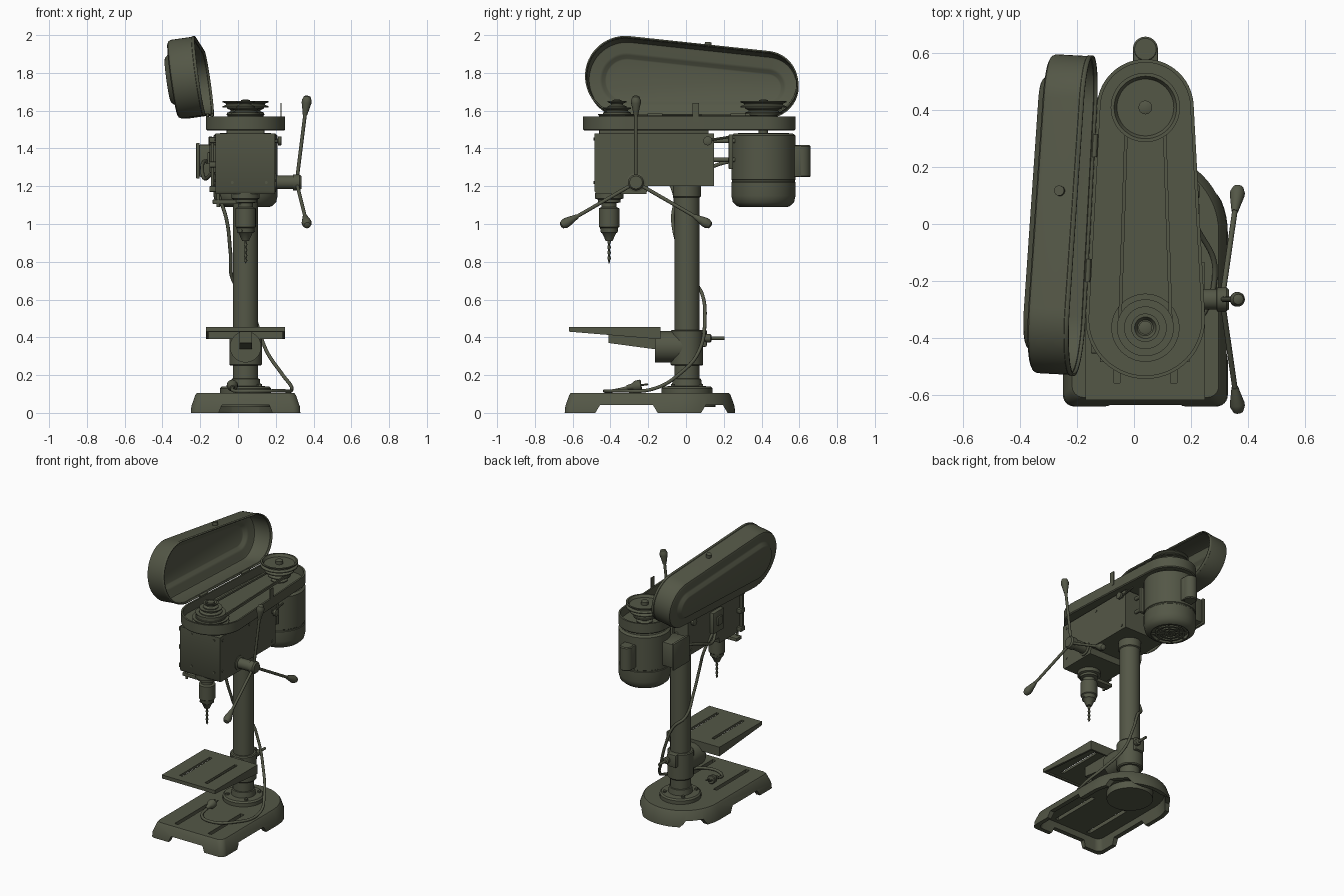
import bpy, bmesh, math
from mathutils import Vector, Matrix

if "Cube" in bpy.data.objects:
    bpy.data.objects.remove(bpy.data.objects["Cube"])

MAT = bpy.data.materials.new("dark olive paint")
MAT.diffuse_color = (0.088, 0.095, 0.062, 1)
MAT.use_nodes = True
MAT.node_tree.nodes["Principled BSDF"].inputs["Base Color"].default_value = MAT.diffuse_color
CX, PI = 0.04, math.pi          # machine centre line in x


def add(name, bm, matrix=None, smooth=True):
    bmesh.ops.remove_doubles(bm, verts=bm.verts, dist=1e-5)
    bmesh.ops.recalc_face_normals(bm, faces=bm.faces)
    if matrix:
        bm.transform(matrix)
    me = bpy.data.meshes.new(name)
    bm.to_mesh(me)
    bm.free()
    me.materials.append(MAT)
    ob = bpy.data.objects.new(name, me)
    bpy.context.collection.objects.link(ob)
    activate(ob)
    if smooth:
        bpy.ops.object.shade_smooth_by_angle(angle=math.radians(35))
    return ob


def activate(ob):
    bpy.ops.object.select_all(action='DESELECT')
    ob.select_set(True)
    bpy.context.view_layer.objects.active = ob


def loft(name, loops, cap0=True, cap1=True, matrix=None):
    bm = bmesh.new()
    rows = [[bm.verts.new(p) for p in lp] for lp in loops]
    n = len(rows[0])
    for a, b in zip(rows, rows[1:]):
        for i in range(n):
            bm.faces.new((a[i], a[(i + 1) % n], b[(i + 1) % n], b[i]))
    if cap0:
        bm.faces.new(rows[0])
    if cap1:
        bm.faces.new(rows[-1])
    return add(name, bm, matrix)


def place(loc, direction=(0, 0, 1)):
    return Matrix.Translation(loc) @ Vector(direction).to_track_quat('Z', 'Y').to_matrix().to_4x4()


def lathe(name, profile, loc, direction=(0, 0, 1), n=40):
    loops = [[(r * math.cos(2 * PI * i / n), r * math.sin(2 * PI * i / n), z) for i in range(n)]
             for r, z in profile]
    return loft(name, loops, matrix=place(loc, direction))


def cyl(name, a, b, r, n=20):
    d = Vector(b) - Vector(a)
    return lathe(name, [(r, 0), (r, d.length)], a, d, n)


def box(name, lo, hi, bevel=0.006):
    bm = bmesh.new()
    bmesh.ops.create_cube(bm, size=1)
    for v in bm.verts:
        v.co = [l + (h - l) * (c + 0.5) for l, h, c in zip(lo, hi, v.co)]
    if bevel:
        bmesh.ops.bevel(bm, geom=bm.edges[:], offset=bevel, segments=2, affect='EDGES', profile=0.5)
    return add(name, bm)


def prism(name, yz, x0, x1):
    return loft(name, [[(x, y, z) for y, z in yz] for x in (x0, x1)])


def tube(name, pts, r):
    cu = bpy.data.curves.new(name, 'CURVE')
    cu.dimensions, cu.bevel_depth, cu.bevel_resolution = '3D', r, 3
    sp = cu.splines.new('BEZIER')
    sp.bezier_points.add(len(pts) - 1)
    for bp, p in zip(sp.bezier_points, pts):
        bp.co = p
        bp.handle_left_type = bp.handle_right_type = 'AUTO'
    cu.materials.append(MAT)
    ob = bpy.data.objects.new(name, cu)
    bpy.context.collection.objects.link(ob)
    activate(ob)
    bpy.ops.object.convert(target='MESH')


def cut(ob, cutters):
    for c in cutters:
        m = ob.modifiers.new("cut", 'BOOLEAN')
        m.operation, m.object, m.solver = 'DIFFERENCE', c, 'EXACT'
        activate(ob)
        bpy.ops.object.modifier_apply(modifier=m.name)
        bpy.data.objects.remove(c)
    bpy.ops.object.shade_smooth_by_angle(angle=math.radians(35))


def hull(z, off=0.0, y1=-0.335, r1=0.21, y2=0.41, r2=0.17, n=28):
    """Belt-shaped outline: two arcs joined by their tangents."""
    phi = math.asin((r1 - r2) / (y2 - y1))
    arcs = [(y2, r2 + off, phi, PI - phi), (y1, r1 + off, PI - phi, 2 * PI + phi)]
    return [(CX + r * math.cos(a + (b - a) * i / n), y + r * math.sin(a + (b - a) * i / n), z)
            for y, r, a, b in arcs for i in range(n + 1)]


# base: square front, round back, hollow, with feet and slots
def base_loop(z, off):
    r = 0.29 - off
    pts = [(CX + r * math.cos(PI * i / 32), -0.03 + r * math.sin(PI * i / 32), z) for i in range(33)]
    for sx, a0 in ((-1, PI), (1, 1.5 * PI)):
        c = 0.04
        pts += [(CX + sx * (r - c) + c * math.cos(a0 + PI / 2 * i / 6),
                 -0.642 + off + c + c * math.sin(a0 + PI / 2 * i / 6), z) for i in range(7)]
    return pts


base = loft("base", [base_loop(0, 0), base_loop(0.035, 0.003), base_loop(0.095, 0.024), base_loop(0.105, 0.032)])
cutters = [loft("cutter", [base_loop(-0.05, 0.02), base_loop(0.08, 0.045)])]
for ya, yb in ((-0.48, -0.15), (0.08, 0.22)):
    cutters.append(prism("cutter", [(ya, -0.02), (yb, -0.02), (yb, 0), (yb - 0.025, 0.042),
                                    (ya + 0.025, 0.042), (ya, 0)], -0.5, 0.6))
cutters.append(loft("cutter", [[(x, y, z) for x, z in ((-0.11, -0.02), (0.19, -0.02), (0.165, 0.042), (-0.085, 0.042))]
                               for y in (-0.8, -0.5)]))
cutters += [box("cutter", (x - 0.014, -0.57, 0), (x + 0.014, -0.2, 0.2), 0) for x in (-0.09, 0.175)]
cut(base, cutters)
lathe("base_socket", [(0.15, 0.03), (0.15, 0.09)], (CX, 0.005, 0))

# column with foot flange and bolts
lathe("column_flange", [(0.135, 0.1), (0.135, 0.13), (0.125, 0.14), (0.08, 0.142), (0.075, 0.18), (0.068, 0.182)], (CX, 0.005, 0))
lathe("column", [(0.067, 0.1), (0.067, 1.22)], (CX, 0.005, 0))
lathe("column_collar", [(0.067, 1.14), (0.074, 1.145), (0.074, 1.22)], (CX, 0.005, 0))
for i in range(4):
    a = PI / 4 + i * PI / 2
    lathe("flange_bolt", [(0.013, 0.13), (0.013, 0.152)], (CX + 0.105 * math.cos(a), 0.005 + 0.105 * math.sin(a), 0), n=6)

# tilting work table: tapered tray with slots
table = prism("table", [(-0.62, 0.455), (-0.62, 0.43), (-0.135, 0.39), (-0.135, 0.455)], -0.17, 0.25)
cutters = [prism("cutter", [(-0.605, 0.438), (-0.605, 0.3), (-0.15, 0.3), (-0.15, 0.438)], -0.155, 0.235)]
cutters += [box("cutter", (x - 0.011, -0.56, 0.4), (x + 0.011, -0.22, 0.5), 0) for x in (-0.06, 0.14)]
cut(table, cutters)
prism("table_bracket", [(-0.41, 0.438), (-0.41, 0.37), (-0.15, 0.335), (-0.15, 0.438)], CX - 0.033, CX + 0.033)
lathe("table_tilt_flange", [(0.083, 0), (0.083, 0.165)], (CX, -0.165, 0.35), (0, 1, 0))
lathe("table_clamp_collar", [(0.08, 0.25), (0.086, 0.257), (0.086, 0.433), (0.08, 0.44)], (CX, 0.005, 0))
box("clamp_ears", (CX - 0.035, 0.06, 0.35), (CX + 0.035, 0.11, 0.44))
cyl("clamp_lever", (CX + 0.03, 0.1, 0.395), (CX + 0.03, 0.205, 0.395), 0.009)
lathe("clamp_lever_hub", [(0.018, 0), (0.022, 0.01), (0.022, 0.03), (0.014, 0.035)], (CX + 0.03, 0.1, 0.395), (0, 1, 0), 16)

# head casting
prism("head", [(-0.485, 1.48), (-0.485, 1.175), (-0.475, 1.16), (-0.21, 1.16), (-0.2, 1.2), (0.148, 1.2), (0.148, 1.48)], -0.12, 0.195)
for x, out in ((0.195, 0.004), (-0.12, -0.004)):
    for y, z in ((-0.45, 1.45), (-0.45, 1.23), (0.11, 1.45), (0.11, 1.23), (-0.15, 1.45)):
        cyl("side_screw", (x, y, z), (x + out, y, z), 0.009, 10)
for x in (-0.03, 0.15):
    for z in (1.22, 1.45):
        cyl("front_screw", (x, -0.485, z), (x, -0.489, z), 0.008, 10)
box("head_top_spacer", (-0.06, -0.46, 1.475), (0.14, 0.12, 1.5))

# spindle, chuck and drill bit
lathe("quill", [(0.075, 1.165), (0.075, 1.135), (0.06, 1.13), (0.06, 1.115), (0.04, 1.11), (0.04, 1.08)], (CX, -0.407, 0))
lathe("chuck", [(0.04, 1.09), (0.054, 1.083), (0.054, 0.985), (0.048, 0.98), (0.044, 0.955), (0.036, 0.95), (0.018, 0.91)], (CX, -0.407, 0))
for i in range(3):
    a = i * 2 * PI / 3
    cyl("chuck_key_hole", (CX, -0.407, 0.965), (CX + 0.05 * math.cos(a), -0.407 + 0.05 * math.sin(a), 0.965), 0.007, 10)
loops = []
for k in range(41):
    z, r, t = 0.92 - 0.128 * k / 40, 0.0095 * min(1, (41 - k) / 5), k * 0.35
    loops.append([Matrix.Rotation(t, 4, 'Z') @ Vector((r * math.cos(a), 0.55 * r * math.sin(a), z))
                  for a in (i * PI / 5 for i in range(10))])
loft("drill_bit", loops, matrix=Matrix.Translation((CX, -0.407, 0)))

# depth stop on the left of the head
box("depth_stop_arm", (-0.135, -0.44, 1.105), (CX, -0.38, 1.13))
cyl("depth_stop_rod", (-0.105, -0.43, 1.09), (-0.105, -0.43, 1.17), 0.009, 12)
cyl("depth_scale_rod", (-0.135, -0.43, 1.17), (-0.135, -0.43, 1.46), 0.009, 12)
for z in (1.17, 1.3, 1.43):
    box("depth_scale_block", (-0.152, -0.455, z), (-0.115, -0.405, z + 0.03), 0.004)

# feed hub with three spokes and grips
HUB = Vector((0.31, -0.265, 1.22))
lathe("feed_hub", [(0.05, 0.19), (0.05, 0.2), (0.036, 0.205), (0.036, 0.29), (0.042, 0.292), (0.042, 0.325), (0.034, 0.335)], (0, HUB.y, HUB.z), (1, 0, 0))
for i in range(3):
    a = PI / 2 + i * 2 * PI / 3
    d = Vector((0.125, math.cos(a), math.sin(a))).normalized()
    cyl("feed_spoke", HUB, HUB + d * 0.4, 0.0095, 12)
    lathe("feed_grip", [(0.012, 0), (0.016, 0.02), (0.026, 0.065), (0.026, 0.078), (0.018, 0.098), (0.008, 0.103)], HUB + d * 0.36, d, 20)

# belt tray, pulleys and belt
loft("belt_tray", [hull(1.495, -0.006), hull(1.501), hull(1.57), hull(1.57, -0.012), hull(1.51, -0.012)])


def pulley(name, y, radii):
    prof = [(0.025, 1.48), (0.025, 1.515)]
    for i, r in enumerate(radii):
        z = 1.515 + 0.034 * i
        prof += [(r, z), (r, z + 0.006), (r - 0.018, z + 0.014), (r - 0.018, z + 0.02), (r, z + 0.028), (r, z + 0.034)]
    top = prof[-1][1]
    e = radii[-1]
    prof += [(e - 0.012, top), (e - 0.022, top - 0.018), (0.024, top - 0.018), (0.024, top + 0.004), (0.012, top + 0.008)]
    lathe(name, prof, (CX, y, 0), n=48)


pulley("spindle_pulley", -0.365, (0.12, 0.1, 0.075, 0.05))
pulley("motor_pulley", 0.41, (0.055, 0.075, 0.097, 0.122))
loft("drive_belt", [hull(z, o, -0.365, 0.096, 0.41, 0.071) for z, o in
                    ((1.559, -0.012), (1.573, -0.012), (1.575, 0), (1.557, 0), (1.559, -0.012))], False, False)
box("tray_latch", (0.226, 0.035, 1.54), (0.231, 0.07, 1.64), 0)

# belt cover, swung open on its left hinge
phi = math.asin(0.04 / 0.745)
hinge = Vector((CX - 0.21 * math.cos(phi), -0.335 + 0.21 * math.sin(phi), 1.577))
swing = Matrix.Translation(hinge) @ Matrix.Rotation(math.radians(-98), 4, Vector((math.sin(phi), math.cos(phi), 0))) @ Matrix.Translation(-hinge)
cover = loft("belt_cover", [hull(1.577 + h, o) for o, h in
                            ((0.003, 0), (0.003, 0.015), (0, 0.017), (0, 0.13), (-0.006, 0.143), (-0.018, 0.149),
                             (-0.065, 0.151), (-0.075, 0.156), (-0.09, 0.172), (-0.1, 0.176))], False, True, swing)
m = cover.modifiers.new("wall", 'SOLIDIFY')
m.thickness, m.offset = 0.008, -1
cyl("cover_catch", swing @ Vector((0.22, 0.09, 1.64)), swing @ Vector((0.25, 0.09, 1.64)), 0.018, 16)
for t in (0.12, 0.56):
    p = hinge + Vector((math.sin(phi), math.cos(phi), 0)) * t
    cyl("cover_hinge", p, p + Vector((0.004, 0.08, 0)), 0.009, 12)

# motor with end caps, fan grille, capacitor and terminal box
lathe("motor", [(0.06, 1.482), (0.155, 1.48), (0.17, 1.468), (0.17, 1.235), (0.166, 1.232), (0.166, 1.224), (0.17, 1.22),
                (0.17, 1.15), (0.162, 1.115), (0.14, 1.095), (0.125, 1.09), (0.12, 1.092), (0.12, 1.115)], (CX, 0.41, 0), n=56)
for r in (0.03, 0.06, 0.09):
    lathe("fan_grille_ring", [(r - 0.007, 1.1), (r - 0.007, 1.09), (r + 0.007, 1.09), (r + 0.007, 1.1)], (CX, 0.41, 0))
for i in range(8):
    a = i * PI / 4
    cyl("fan_grille_spoke", (CX, 0.41, 1.097), (CX + 0.125 * math.cos(a), 0.41 + 0.125 * math.sin(a), 1.097), 0.006, 8)
lathe("capacitor_cover", [(0.038, 1.248), (0.044, 1.254), (0.044, 1.411), (0.038, 1.417)], (CX, 0.615, 0))
box("capacitor_seat", (CX - 0.044, 0.55, 1.25), (CX + 0.044, 0.615, 1.415))
box("terminal_box", (-0.205, 0.285, 1.25), (-0.1, 0.445, 1.42))
box("terminal_box_lid", (-0.222, 0.275, 1.24), (-0.203, 0.455, 1.43))

# sliding motor mount and belt tension knobs
box("motor_mount_plate", (-0.07, 0.225, 1.29), (0.15, 0.25, 1.475))
for x in (-0.03, 0.11):
    for z in (1.34, 1.44):
        cyl("motor_mount_rod", (x, 0.1, z), (x, 0.26, z), 0.012)
for x, s in ((0.195, 1), (-0.12, -1)):
    lathe("tension_knob", [(0.01, 0), (0.01, 0.015), (0.024, 0.017), (0.024, 0.033), (0.018, 0.036)], (x, 0.115, 1.44), (s, 0, 0), 16)
cyl("tension_lever", (0.2, 0.1, 1.44), (0.2, 0.225, 1.46), 0.007, 10)

# switch box, wiring and power cord with plug
box("switch_box", (-0.15, -0.22, 1.27), (-0.118, -0.1, 1.42))
box("switch_button", (-0.162, -0.185, 1.32), (-0.148, -0.135, 1.38), 0.004)
tube("motor_wire", [(-0.13, -0.15, 1.28), (-0.17, -0.06, 1.24), (-0.19, 0.1, 1.29), (-0.18, 0.23, 1.33), (-0.16, 0.3, 1.33)], 0.01)
tube("switch_wire", [(-0.135, -0.12, 1.28), (-0.1, -0.06, 1.15), (-0.06, -0.07, 1.02), (-0.04, -0.03, 0.85), (-0.025, 0.04, 0.7),
                     (0.04, 0.085, 0.63), (0.09, 0.1, 0.5), (0.15, 0.07, 0.33), (0.23, -0.03, 0.21), (0.285, -0.17, 0.128),
                     (0.21, -0.36, 0.117), (0.08, -0.43, 0.116), (-0.02, -0.38, 0.117), (-0.03, -0.3, 0.135)], 0.0095)
lathe("plug", [(0.011, 0), (0.016, 0.03), (0.028, 0.045), (0.03, 0.075), (0.026, 0.08)], (-0.03, -0.315, 0.135), (0, 1, 0.15), 20)
for s in (-1, 1):
    cyl("plug_pin", (-0.03 + s * 0.012, -0.24, 0.146), (-0.03 + s * 0.012, -0.2, 0.152), 0.005, 8)
